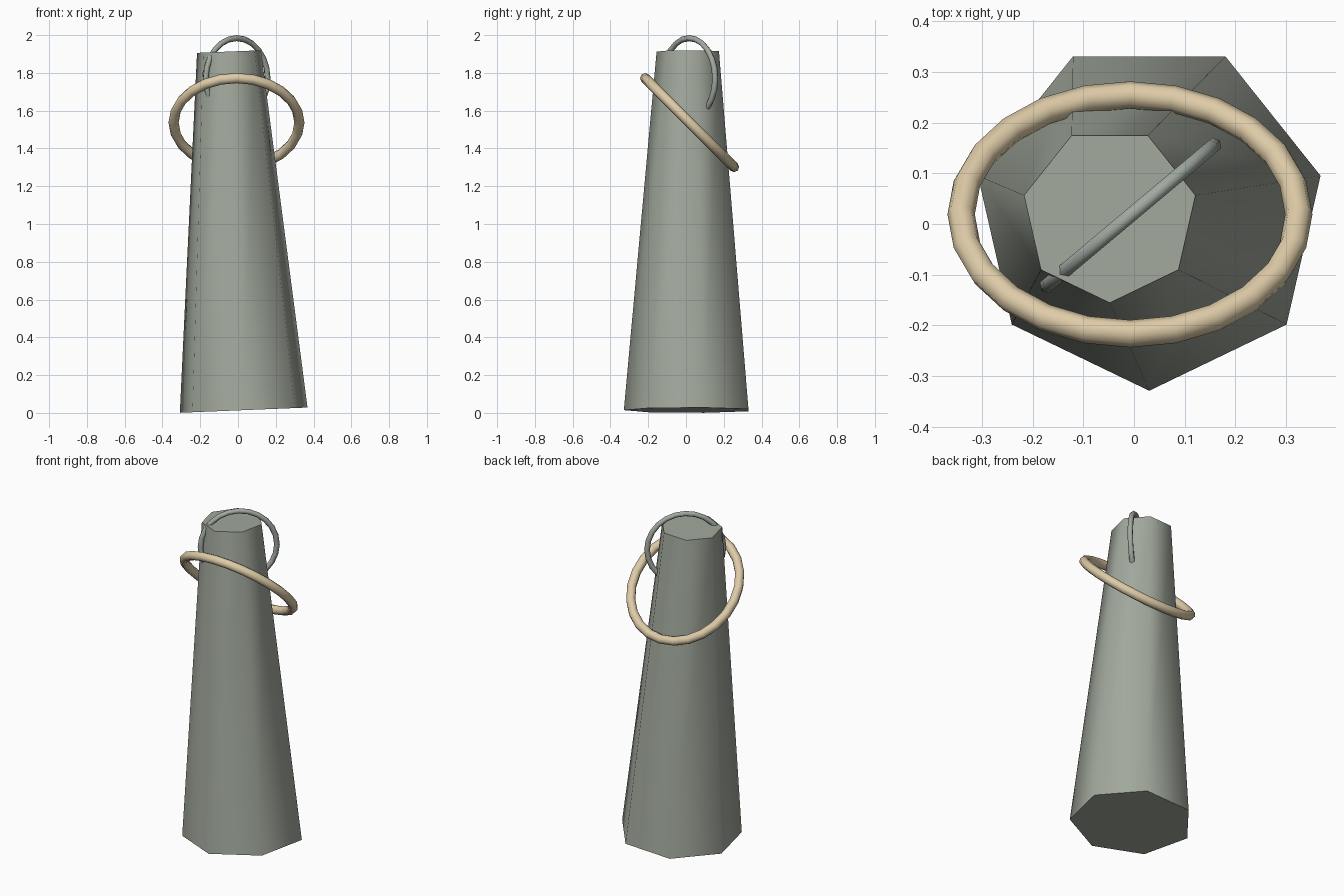
import bpy, bmesh, math
from mathutils import Matrix, Vector

if "Cube" in bpy.data.objects:
    bpy.data.objects.remove(bpy.data.objects["Cube"])


def material(name, rgb):
    m = bpy.data.materials.new(name)
    m.diffuse_color = (*rgb, 1)
    m.use_nodes = True
    m.node_tree.nodes["Principled BSDF"].inputs["Base Color"].default_value = m.diffuse_color
    return m


def finish(name, bm, mat, matrix, angle):
    """Turn a bmesh into a placed object with angle-limited smooth shading."""
    bmesh.ops.recalc_face_normals(bm, faces=bm.faces)
    me = bpy.data.meshes.new(name)
    bm.to_mesh(me)
    bm.free()
    ob = bpy.data.objects.new(name, me)
    bpy.context.collection.objects.link(ob)
    me.materials.append(mat)
    ob.matrix_world = matrix
    bpy.ops.object.select_all(action='DESELECT')
    ob.select_set(True)
    bpy.context.view_layer.objects.active = ob
    bpy.ops.object.shade_smooth_by_angle(angle=math.radians(angle))
    return ob


def ring(name, major, minor, segs, sides, mat, matrix):
    bm = bmesh.new()
    loops = []
    for i in range(segs):
        a = 2 * math.pi * i / segs
        loops.append([bm.verts.new((math.cos(a) * (major + minor * math.cos(b)),
                                    math.sin(a) * (major + minor * math.cos(b)),
                                    minor * math.sin(b)))
                      for b in (2 * math.pi * j / sides for j in range(sides))])
    for i in range(segs):
        p, q = loops[i], loops[(i + 1) % segs]
        for j in range(sides):
            k = (j + 1) % sides
            bm.faces.new((p[j], q[j], q[k], p[k]))
    return finish(name, bm, mat, matrix, 80)


grey = material("grey green stone", (0.36, 0.395, 0.335))
steel = material("cool grey metal", (0.36, 0.40, 0.36))
tan = material("tan rope", (0.73, 0.60, 0.39))

# Tapered seven-sided body, leaning slightly
bm = bmesh.new()
base, top = [[bm.verts.new((r * math.cos(a), r * math.sin(a), z))
              for a in (-math.pi / 2 + 2 * math.pi * i / 7 for i in range(7))]
             for r, z in ((0.347, 0.0), (0.1736, 1.9))]
bm.faces.new(base)
bm.faces.new(top)
for i in range(7):
    j = (i + 1) % 7
    bm.faces.new((base[i], base[j], top[j], top[i]))
finish("tapered_body", bm, grey,
       Matrix.Translation((0.03, 0.018, 0.0145)) @ Matrix.Rotation(-0.041, 4, 'Y'), 60)

# Upright lifting ring through the top, set diagonally
ring("top_ring", 0.214, 0.016, 24, 6, steel,
     Matrix.Translation((-0.007, 0.017, 1.77))
     @ Matrix.Rotation(math.radians(40), 4, 'Z')
     @ Matrix.Rotation(math.radians(90), 4, 'X'))

# Large loose ring hanging at a slant around the body
ring("hanging_ring", 0.333, 0.027, 24, 8, tan,
     Matrix.Translation((-0.008, 0.019, 1.537)) @ Matrix.Rotation(math.radians(-45), 4, 'X'))
